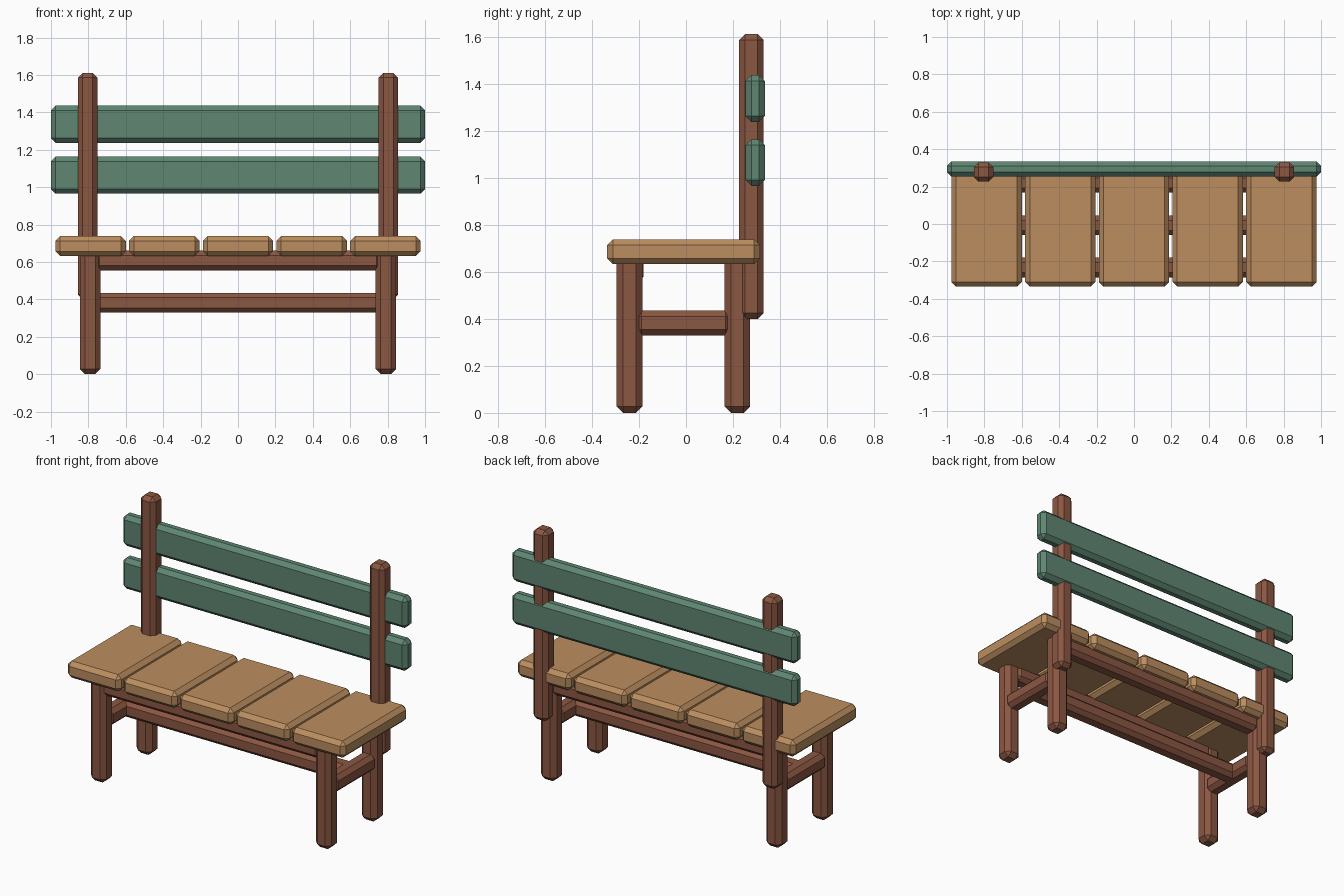
import bpy
import bmesh

cube = bpy.data.objects.get("Cube")
if cube:
    bpy.data.objects.remove(cube, do_unlink=True)


def material(name, color):
    mat = bpy.data.materials.new(name)
    mat.use_nodes = True
    mat.diffuse_color = (*color, 1)
    mat.node_tree.nodes["Principled BSDF"].inputs["Base Color"].default_value = (*color, 1)
    return mat


brown = material("brown wood", (0.26, 0.095, 0.055))
tan = material("tan wood", (0.50, 0.27, 0.115))
green = material("green paint", (0.115, 0.24, 0.17))


def beam(name, mat, x, y, z, bevel=0.025):
    """Chamfered box given its (low, high) range on each axis."""
    bm = bmesh.new()
    bmesh.ops.create_cube(bm, size=1)
    for v in bm.verts:
        v.co = [(lo + hi) / 2 + c * (hi - lo) for c, (lo, hi) in zip(v.co, (x, y, z))]
    bmesh.ops.bevel(bm, geom=bm.edges[:], offset=bevel, segments=1,
                    affect='EDGES', clamp_overlap=True)
    mesh = bpy.data.meshes.new(name)
    bm.to_mesh(mesh)
    bm.free()
    mesh.materials.append(mat)
    obj = bpy.data.objects.new(name, mesh)
    bpy.context.collection.objects.link(obj)
    return obj


def around(center, width):
    return (center - width / 2, center + width / 2)


# Legs, side stretchers and back posts
for side, s in (("right", -1), ("left", 1)):
    leg_x = around(0.79 * s, 0.11)
    beam(f"front_leg_{side}", brown, leg_x, (-0.295, -0.185), (0, 0.66), 0.028)
    beam(f"back_leg_{side}", brown, leg_x, (0.163, 0.273), (0, 0.66), 0.028)
    beam(f"side_stretcher_{side}", brown, around(0.79 * s, 0.1), (-0.215, 0.193), (0.33, 0.435))
    beam(f"back_post_{side}", brown, around(0.804 * s, 0.104), (0.226, 0.33), (0.4, 1.61))

# Long rails under the seat and the low middle stretcher
beam("front_rail", brown, (-0.765, 0.765), (-0.285, -0.18), (0.555, 0.66))
beam("back_rail", brown, (-0.765, 0.765), (0.168, 0.272), (0.555, 0.66))
beam("middle_stretcher", brown, (-0.8, 0.8), (-0.06, 0.045), (0.33, 0.435))

# Seat boards
for i in range(5):
    beam(f"seat_board_{i + 1}", tan, around((i - 2) * 0.394, 0.376), (-0.335, 0.315), (0.632, 0.738))

# Backrest slats
for name, z in (("lower", (0.965, 1.163)), ("upper", (1.237, 1.436))):
    beam(f"{name}_back_slat", green, (-1, 1), (0.253, 0.335), z)
